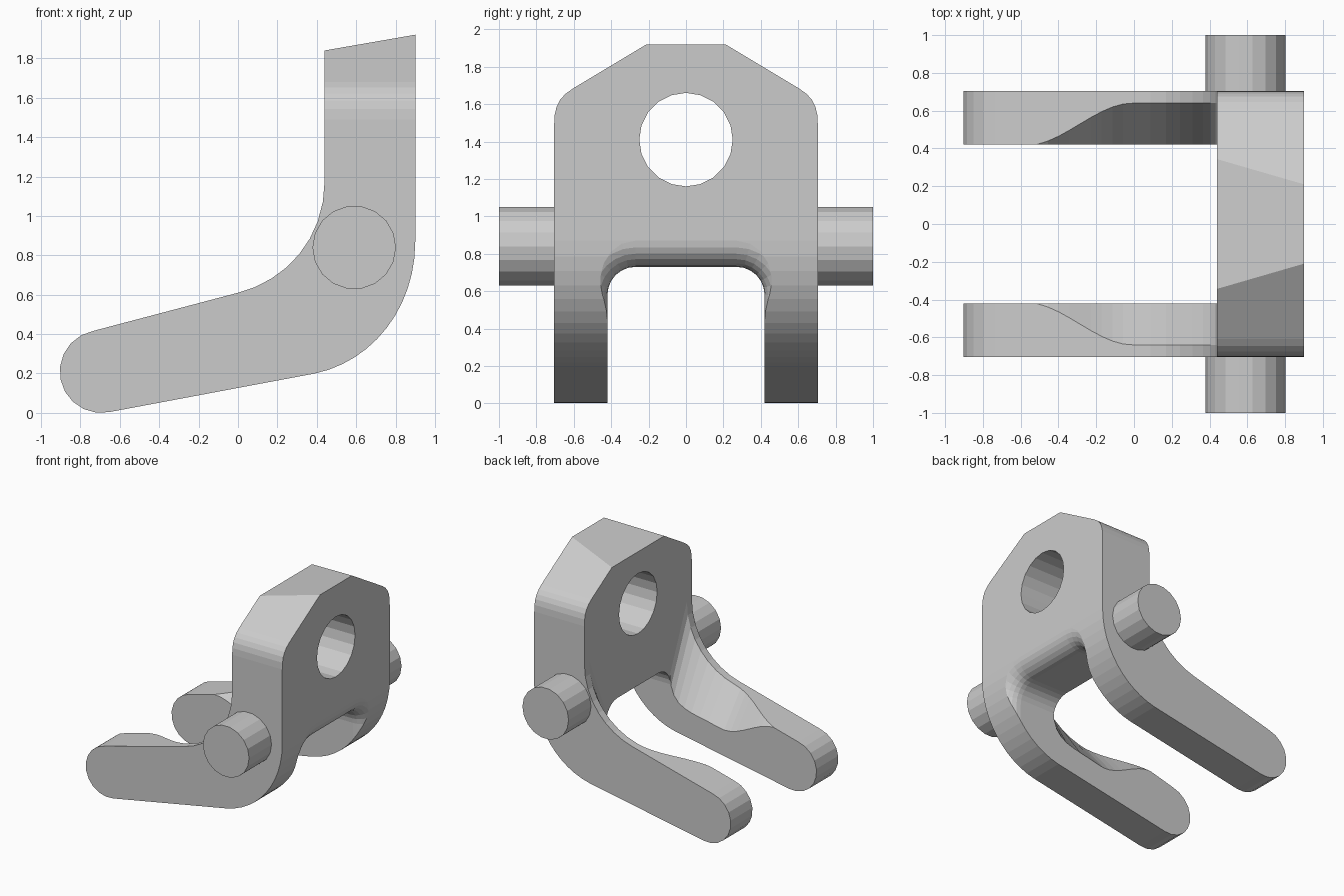
import bpy, bmesh
from math import sin, cos, pi, radians, sqrt
from mathutils import Vector

if "Cube" in bpy.data.objects:
    bpy.data.objects.remove(bpy.data.objects["Cube"])


def loft(name, rings):
    """Closed solid skinned through equal-length rings of 3D points."""
    bm = bmesh.new()
    vs = [[bm.verts.new(p) for p in r] for r in rings]
    n = len(rings[0])
    for a, b in zip(vs, vs[1:]):
        for i in range(n):
            j = (i + 1) % n
            bm.faces.new((a[i], a[j], b[j], b[i]))
    bm.faces.new(vs[0][::-1])
    bm.faces.new(vs[-1])
    bmesh.ops.recalc_face_normals(bm, faces=bm.faces)
    me = bpy.data.meshes.new(name)
    bm.to_mesh(me)
    bm.free()
    ob = bpy.data.objects.new(name, me)
    bpy.context.collection.objects.link(ob)
    return ob


def along_y(name, pts, y0, y1):
    return loft(name, [[(x, y, z) for x, z in pts] for y in (y0, y1)])


def along_x(name, pts, x0, x1):
    return loft(name, [[(x, y, z) for y, z in pts] for x in (x0, x1)])


def arc(cx, cy, r, a0, a1, n):
    return [(cx + r * cos(radians(a0 + (a1 - a0) * i / n)),
             cy + r * sin(radians(a0 + (a1 - a0) * i / n))) for i in range(n + 1)]


def bezier(p0, p1, p2, p3, n):
    p0, p1, p2, p3 = map(Vector, (p0, p1, p2, p3))
    ts = [i / n for i in range(n + 1)]
    return [tuple(p0 * (1-t)**3 + p1 * 3*t*(1-t)**2 + p2 * 3*t*t*(1-t) + p3 * t**3) for t in ts]


def cut(ob, tool, op='DIFFERENCE'):
    m = ob.modifiers.new("cut", 'BOOLEAN')
    m.operation, m.object, m.solver = op, tool, 'EXACT'
    bpy.context.view_layer.objects.active = ob
    bpy.ops.object.modifier_apply(modifier=m.name)
    bpy.data.objects.remove(tool)


# Bent side profile, extruded across the width
inner = bezier((0, .61), (.24, .67), (.44, .88), (.44, 1.18), 8)
outer = bezier((.39, .2), (.68, .26), (.9, .53), (.9, .87), 12)
leg_end = arc(-.695, .21, .21, 101, 281, 10)
profile = leg_end + outer + [(.9, 1.92), (.44, 1.84)] + inner[::-1]
body = along_y("forked_bracket", profile, -.705, .705)

# Upright plate outline with sloped and rounded shoulders
half = [(.705, -.2), (.705, 1.49)] + bezier((.705, 1.49), (.705, 1.59), (.68, 1.635), (.61, 1.68), 5)[1:]
half += [(.21, 1.92), (.21, 2.1)]
cut(body, along_x("outline", half + [(-y, z) for y, z in half[::-1]], -1.2, 1.2), 'INTERSECT')

# Gap between the legs in front of the plate
gap = [(-.42, -.3), (.42, -.3), (.42, 1.4), (-.42, 1.4)]
cut(body, along_x("gap", gap, -1.2, .44))

# Arched opening under the plate, flared into a fillet on the back
rings = []
steps = [(.2, 0)] + [(.76 + .14 * sin(a), .14 * (1 - cos(a)))
                     for a in [pi / 2 * i / 6 for i in range(7)]] + [(1.0, .14)]
for x, off in steps:
    r = .15 + off
    pts = [(.27 + r, -.3)] + arc(.27, .58, r, 0, 90, 6) + arc(-.27, .58, r, 90, 180, 6) + [(-.27 - r, -.3)]
    rings.append([(x, y, z) for y, z in pts])
cut(body, loft("opening", rings))


# Sweeping chamfer along the inner top edge of each leg
def top_z(x):
    line = [leg_end[0]] + inner
    for (x0, z0), (x1, z1) in zip(line, line[1:]):
        if x <= x1 and x1 > x0:
            return z0 + (z1 - z0) * (x - x0) / (x1 - x0)
    return line[-1][1]


xs = [-.57 + .57 * i / 10 for i in range(10)] + [p[0] for p in inner[:-1]] + [.44]
for side in (-1, 1):
    rings = []
    for x in xs:
        t = min(1, max(0, (x + .57) / .56))
        s = t * t * (3 - 2 * t)
        top = inner[-1][1] if x == .44 else top_z(x)
        w = .415 + .225 * s
        low = top + .005 - .28 * s - .25 * (max(0, x) / .44) ** 2
        sec = [(.3, low), (.415, low), (w, top), (w, top + .3), (.3, top + .3)]
        rings.append([(x, side * y, z) for y, z in sec])
    cut(body, loft("leg_chamfer", rings))

# Round hole through the plate
cut(body, along_x("hole", arc(0, 1.41, .25, 0, 342, 19), .2, 1.2))

# Side pivot pins
for side, label in ((-1, "front"), (1, "rear")):
    along_y(label + "_pin", arc(.59, .84, .212, 0, 340, 17), side * .69, side * 1.0)
